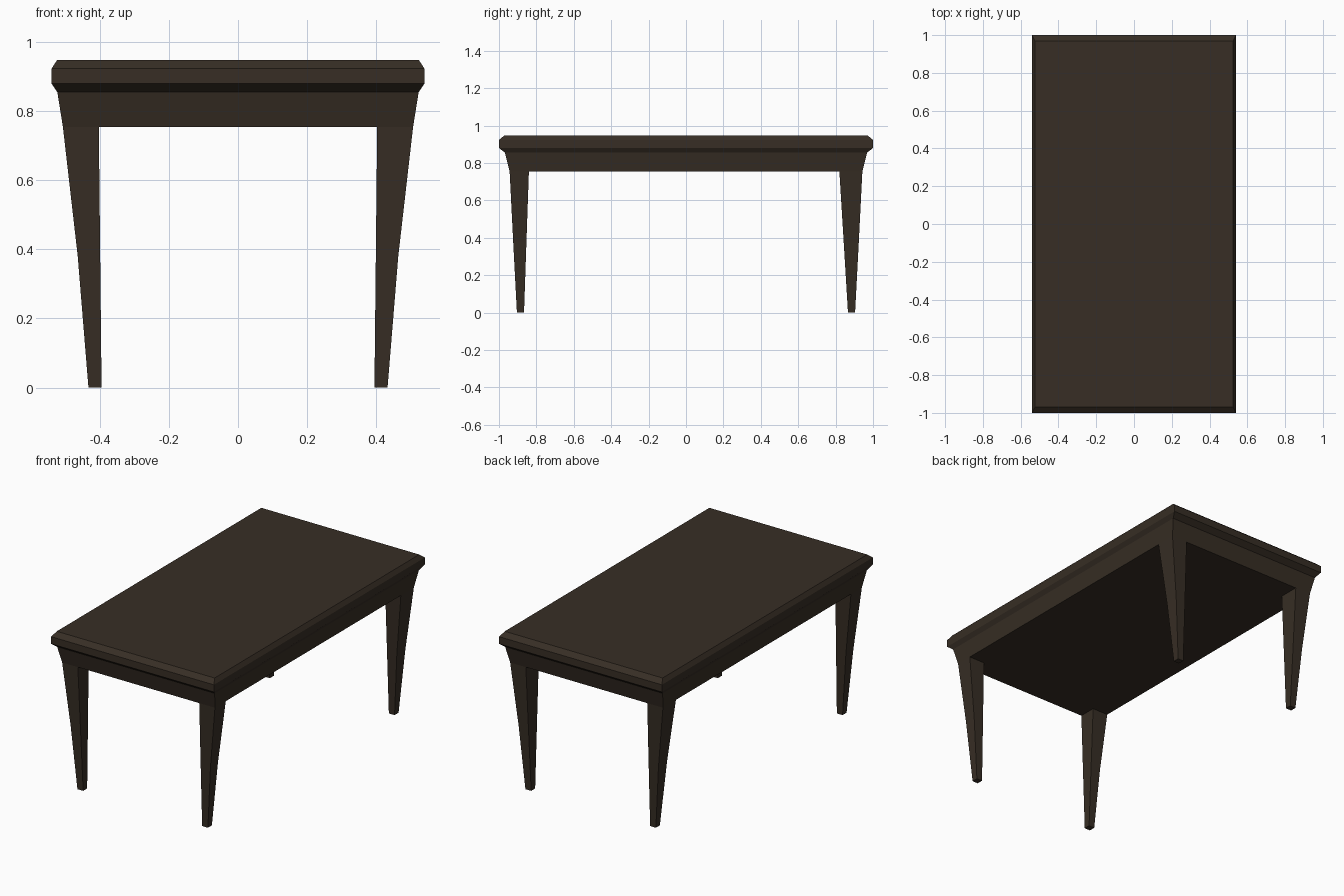
import bpy, bmesh

if "Cube" in bpy.data.objects:
    bpy.data.objects.remove(bpy.data.objects["Cube"])

wood = bpy.data.materials.new("dark brown wood")
wood.diffuse_color = (0.038, 0.027, 0.018, 1)
wood.use_nodes = True
wood.node_tree.nodes["Principled BSDF"].inputs["Base Color"].default_value = wood.diffuse_color


def loft(name, sections):
    """Stack rectangles (x0, x1, y0, y1, z) into a closed flat-faced solid."""
    bm = bmesh.new()
    rings = [[bm.verts.new(p) for p in ((x0, y0, z), (x1, y0, z), (x1, y1, z), (x0, y1, z))]
             for x0, x1, y0, y1, z in sections]
    bm.faces.new(rings[0])
    bm.faces.new(rings[-1])
    for a, b in zip(rings, rings[1:]):
        for i in range(4):
            j = (i + 1) % 4
            bm.faces.new((a[i], a[j], b[j], b[i]))
    bmesh.ops.recalc_face_normals(bm, faces=bm.faces)
    mesh = bpy.data.meshes.new(name)
    bm.to_mesh(mesh)
    bm.free()
    mesh.materials.append(wood)
    obj = bpy.data.objects.new(name, mesh)
    bpy.context.collection.objects.link(obj)
    return obj


def centred(x, y, z):
    return (-x, x, -y, y, z)


# Table top with bevelled upper and lower rims
loft("table_top", [centred(0.523, 0.968, 0.855), centred(0.54, 1.0, 0.88),
                   centred(0.54, 1.0, 0.923), centred(0.524, 0.97, 0.948)])

# Solid apron, flaring up to the table top
loft("apron", [centred(0.507, 0.943, 0.755), centred(0.523, 0.968, 0.855)])

# Four tapered legs; the back pair is a little thicker at the top
for side, sx in (("left", -1), ("right", 1)):
    for end, sy, inner in (("front", -1, 0.84), ("back", 1, 0.82)):
        profile = [(0.395, 0.433, 0.866, 0.904, 0.0),
                   (0.399, 0.464, (inner + 0.866) / 2, 0.924, 0.38),
                   (0.403, 0.507, inner, 0.943, 0.755)]
        loft(f"{end}_{side}_leg",
             [(sx * a, sx * b, sy * c, sy * d, z) for a, b, c, d, z in profile])
